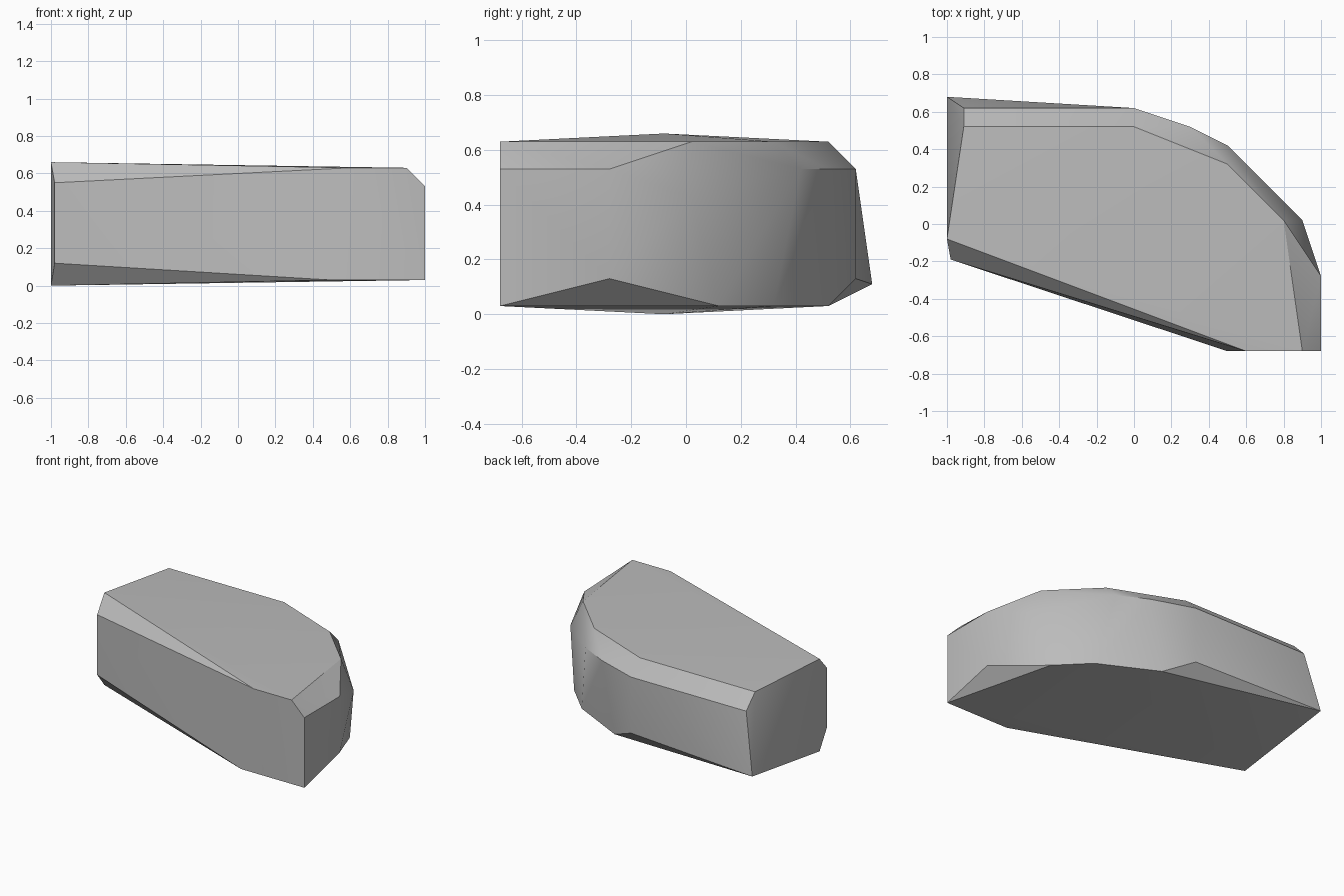
import bpy
import bmesh

cube = bpy.data.objects.get("Cube")
if cube:
    bpy.data.objects.remove(cube, do_unlink=True)

# Plain grey stone
stone = bpy.data.materials.new("stone_grey")
stone.use_nodes = True
colour = (0.5, 0.5, 0.5, 1.0)
stone.diffuse_color = colour
stone.node_tree.nodes["Principled BSDF"].inputs["Base Color"].default_value = colour

# Rim of the flat top, sloping up slightly to the tip
top_rim = [(-1, -.08, .66), (.6, -.68, .63), (.9, -.68, .63), (.8, .02, .63),
           (.5, .32, .63), (0, .52, .63), (-.91, .52, .63)]
# Shoulder below the chipped top edge
shoulder = [(-.98, -.19, .55), (1, -.68, .53), (1, -.28, .53), (.9, .02, .43),
            (.5, .42, .53), (.3, .52, .53), (0, .62, .53), (-.91, .62, .53)]
# Foot above the chipped bottom edge
foot = [(-.98, -.19, .12), (1, -.28, .13), (0, .62, .13), (-1, .68, .11)]
# Rim of the underside
base_rim = [(-1, -.08, 0), (.5, -.68, .03), (1, -.68, .03), (.8, .12, .03),
            (.6, .32, .03), (.2, .52, .03)]

# Wrap the rings in one faceted boulder
bm = bmesh.new()
for point in top_rim + shoulder + foot + base_rim:
    bm.verts.new(point)
hull = bmesh.ops.convex_hull(bm, input=bm.verts[:])
loose = [v for v in bm.verts if not v.link_faces]
bmesh.ops.delete(bm, geom=loose, context='VERTS')
bmesh.ops.dissolve_limit(bm, angle_limit=0.01, verts=bm.verts[:], edges=bm.edges[:])
bmesh.ops.recalc_face_normals(bm, faces=bm.faces[:])

mesh = bpy.data.meshes.new("boulder")
bm.to_mesh(mesh)
bm.free()
mesh.materials.append(stone)
boulder = bpy.data.objects.new("boulder", mesh)
bpy.context.collection.objects.link(boulder)

# Soft facets with crisp main edges
bpy.ops.object.select_all(action='DESELECT')
boulder.select_set(True)
bpy.context.view_layer.objects.active = boulder
bpy.ops.object.shade_smooth_by_angle(angle=0.5236)
